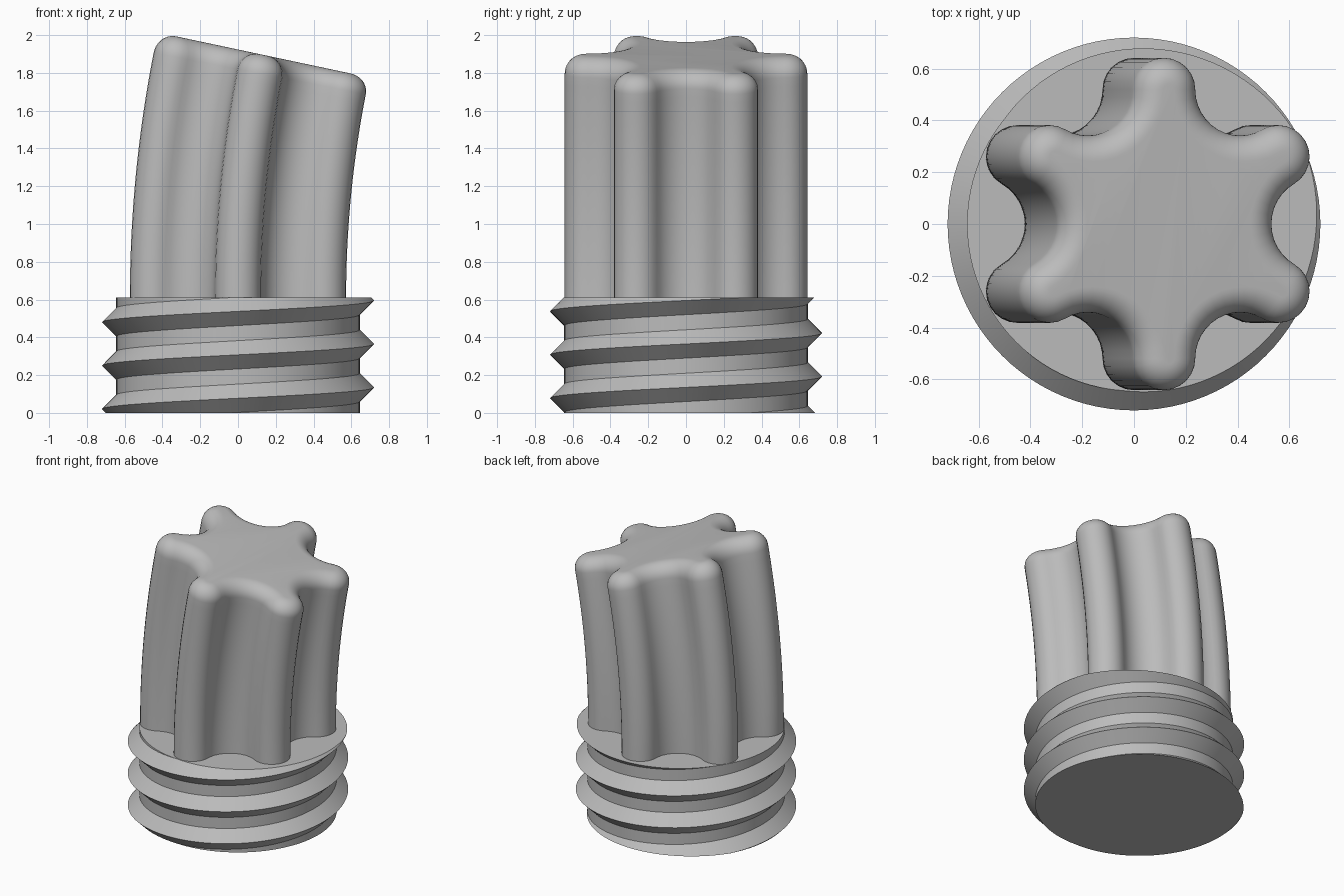
import bpy, bmesh, math
from mathutils import Vector

cube = bpy.data.objects.get("Cube")
if cube:
    bpy.data.objects.remove(cube, do_unlink=True)

GREY = (0.5, 0.5, 0.5, 1.0)
mat = bpy.data.materials.new("plain grey")
mat.use_nodes = True
mat.diffuse_color = GREY
mat.node_tree.nodes["Principled BSDF"].inputs["Base Color"].default_value = GREY

BASE_TOP = 0.61


def finish(bm, name, angle):
    bmesh.ops.recalc_face_normals(bm, faces=bm.faces)
    mesh = bpy.data.meshes.new(name)
    bm.to_mesh(mesh)
    bm.free()
    mesh.materials.append(mat)
    obj = bpy.data.objects.new(name, mesh)
    bpy.context.collection.objects.link(obj)
    bpy.ops.object.select_all(action='DESELECT')
    obj.select_set(True)
    bpy.context.view_layer.objects.active = obj
    bpy.ops.object.shade_smooth_by_angle(angle=math.radians(angle))
    return obj


# Threaded base: a helical ridge swept past both ends, then cut flat
def threaded_base(root=0.645, crest=0.72, pitch=0.23, steps=96, turns=6):
    half = crest - root
    bm = bmesh.new()
    rows = []
    for i in range(steps * turns + 1):
        a = math.tau * i / steps
        z = 0.135 + pitch * (i / steps - 2)
        rows.append([bm.verts.new((r * math.cos(a), r * math.sin(a), z + dz))
                     for r, dz in ((root, -half), (crest, 0), (root, half))])
    for i in range(steps * turns):
        p, q = rows[i], rows[i + 1]
        bm.faces.new((p[0], q[0], q[1], p[1]))
        bm.faces.new((p[1], q[1], q[2], p[2]))
        if i + steps + 1 < len(rows):
            u, v = rows[i + steps], rows[i + steps + 1]
            bm.faces.new((p[2], q[2], v[0], u[0]))
    for z, up in ((0, -1), (BASE_TOP, 1)):
        bmesh.ops.bisect_plane(bm, geom=bm.verts[:] + bm.edges[:] + bm.faces[:],
                               plane_co=(0, 0, z), plane_no=(0, 0, up),
                               clear_outer=True)
    bmesh.ops.holes_fill(bm, edges=bm.edges, sides=0)
    return finish(bm, "threaded_base", 25)


# Six-lobed outline made of tangent arcs, shrunk inward by an offset
def lobed_outline(offset, lobe_dist=0.52, lobe_r=0.122, valley=0.422, seg=12):
    lx, ly = lobe_dist * math.cos(math.pi / 6), lobe_dist / 2
    k = valley - lobe_r
    vd = (lobe_dist ** 2 - k * k) / (2 * (lx - k))
    vr = vd - valley
    tilt = math.atan2(ly, vd - lx)      # tangent direction seen from the valley
    sweep = math.pi / 6 + tilt          # half sweep of a lobe arc
    points = []
    for n in range(6):
        va, la = n * math.pi / 3, (n + 0.5) * math.pi / 3
        for i in range(seg):
            a = va + math.pi + tilt - 2 * tilt * i / seg
            points.append((vd * math.cos(va) + (vr + offset) * math.cos(a),
                           vd * math.sin(va) + (vr + offset) * math.sin(a)))
        for i in range(seg):
            a = la - sweep + 2 * sweep * i / seg
            points.append((lobe_dist * math.cos(la) + (lobe_r - offset) * math.cos(a),
                           lobe_dist * math.sin(la) + (lobe_r - offset) * math.sin(a)))
    return points


# Lobed column: outline swept upward, bent toward +x, with a rounded top rim
def lobed_column(bend=math.radians(12), rise=1.285, fillet=0.1):
    radius = rise / math.sin(bend)
    length = radius * bend
    levels = [(-0.01, 0)] + [((length - fillet) * i / 24, 0) for i in range(25)]
    for i in range(1, 11):
        t = math.pi / 2 * i / 10
        levels.append((length - fillet + fillet * math.sin(t),
                       fillet * (1 - math.cos(t))))
    bm = bmesh.new()
    rings = []
    for s, offset in levels:
        a = max(s, 0) / radius
        centre = Vector((radius * (1 - math.cos(a)), 0,
                         BASE_TOP + radius * math.sin(a) + min(s, 0)))
        across = Vector((math.cos(a), 0, -math.sin(a)))
        rings.append([bm.verts.new(centre + across * x + Vector((0, y, 0)))
                      for x, y in lobed_outline(offset)])
    for low, high in zip(rings, rings[1:]):
        for j in range(len(low)):
            k = (j + 1) % len(low)
            bm.faces.new((low[j], low[k], high[k], high[j]))
    bm.faces.new(rings[-1])
    bm.faces.new(rings[0][::-1])
    return finish(bm, "lobed_column", 40)


threaded_base()
lobed_column()
